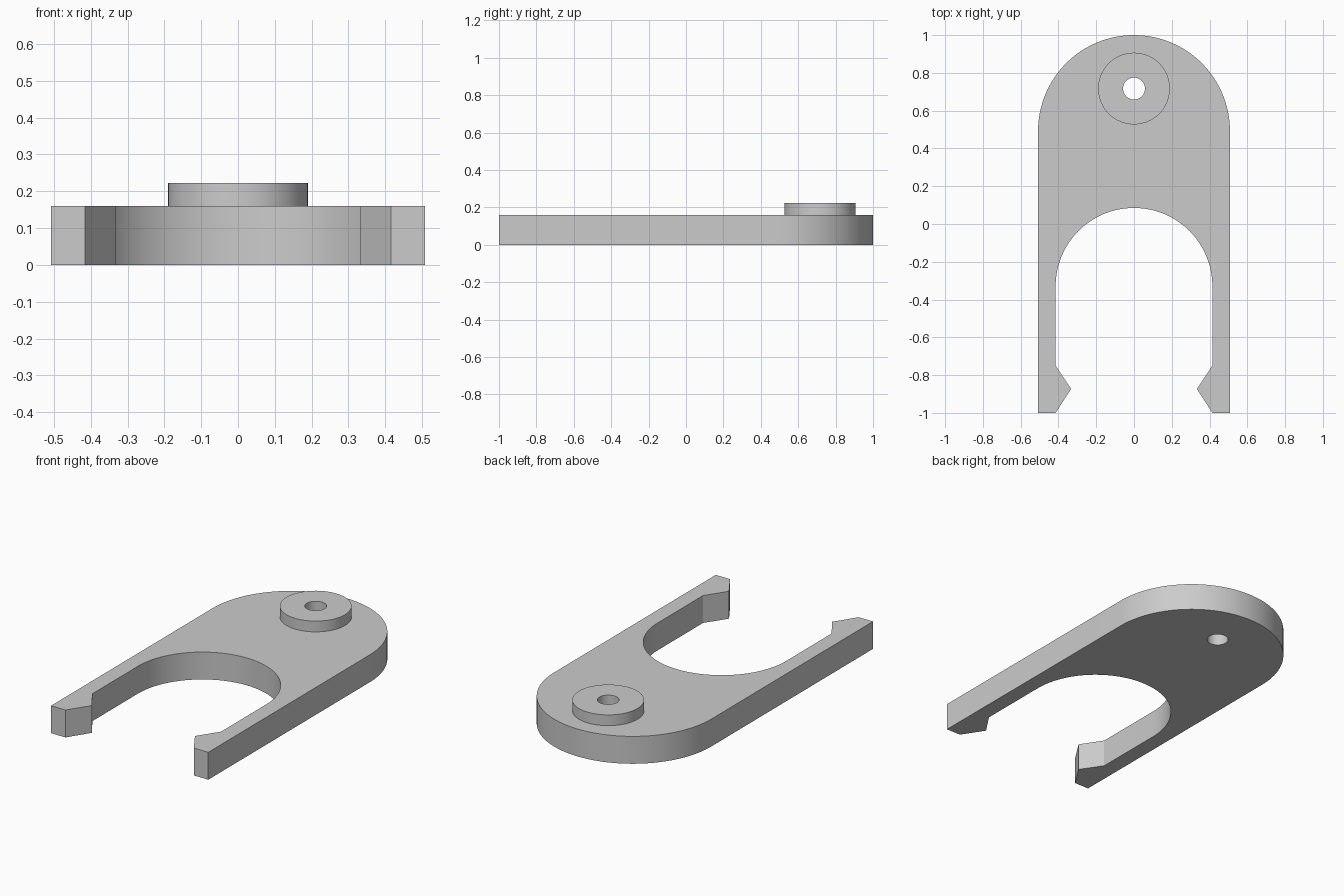
import bpy, bmesh
from math import sin, cos, pi

if "Cube" in bpy.data.objects:
    bpy.data.objects.remove(bpy.data.objects["Cube"], do_unlink=True)

HALF_W, SLOT_R = 0.508, 0.415
PLATE_TOP, BOSS_TOP = 0.16, 0.223
HOLE_Y = 0.717

grey = bpy.data.materials.new("plain grey")
grey.use_nodes = True
colour = (0.6, 0.6, 0.6, 1)
grey.diffuse_color = colour
grey.node_tree.nodes["Principled BSDF"].inputs["Base Color"].default_value = colour


def arc(radius, cy, start, end, steps):
    angles = [start + (end - start) * i / steps for i in range(steps + 1)]
    return [(radius * cos(a), cy + radius * sin(a)) for a in angles]


def circle(radius):
    return arc(radius, HOLE_Y, 0, 2 * pi, 64)[:-1]


def extruded(name, loops, bottom, top):
    """Solid from an outer loop and hole loops."""
    bm = bmesh.new()
    edges = []
    for loop in loops:
        verts = [bm.verts.new((x, y, bottom)) for x, y in loop]
        edges += [bm.edges.new((v, verts[i - 1])) for i, v in enumerate(verts)]
    bmesh.ops.triangle_fill(bm, edges=edges, use_beauty=True, normal=(0, 0, 1))
    caps = bmesh.ops.extrude_face_region(bm, geom=bm.faces[:], use_keep_orig=True)
    raised = [g for g in caps["geom"] if isinstance(g, bmesh.types.BMVert)]
    bmesh.ops.translate(bm, verts=raised, vec=(0, 0, top - bottom))
    bmesh.ops.recalc_face_normals(bm, faces=bm.faces[:])
    mesh = bpy.data.meshes.new(name)
    bm.to_mesh(mesh)
    bm.free()
    mesh.materials.append(grey)
    obj = bpy.data.objects.new(name, mesh)
    bpy.context.collection.objects.link(obj)
    bpy.ops.object.select_all(action="DESELECT")
    obj.select_set(True)
    bpy.context.view_layer.objects.active = obj
    bpy.ops.object.shade_smooth_by_angle(angle=pi / 6)
    return obj


# Fork plate: rounded back, round-ended slot, hooked prong tips
hook = [(SLOT_R, -1), (0.333, -0.873), (SLOT_R, -0.75)]
outline = arc(HALF_W, 1 - HALF_W, 0, pi, 64)
outline += [(-HALF_W, -1)] + [(-x, y) for x, y in hook]
outline += arc(SLOT_R, -0.33, pi, 0, 64)
outline += hook[::-1] + [(HALF_W, -1)]
extruded("fork_plate", [outline, circle(0.058)], 0, PLATE_TOP)

# Raised boss around the pin hole
extruded("pin_boss", [circle(0.19), circle(0.058)], PLATE_TOP, BOSS_TOP)
